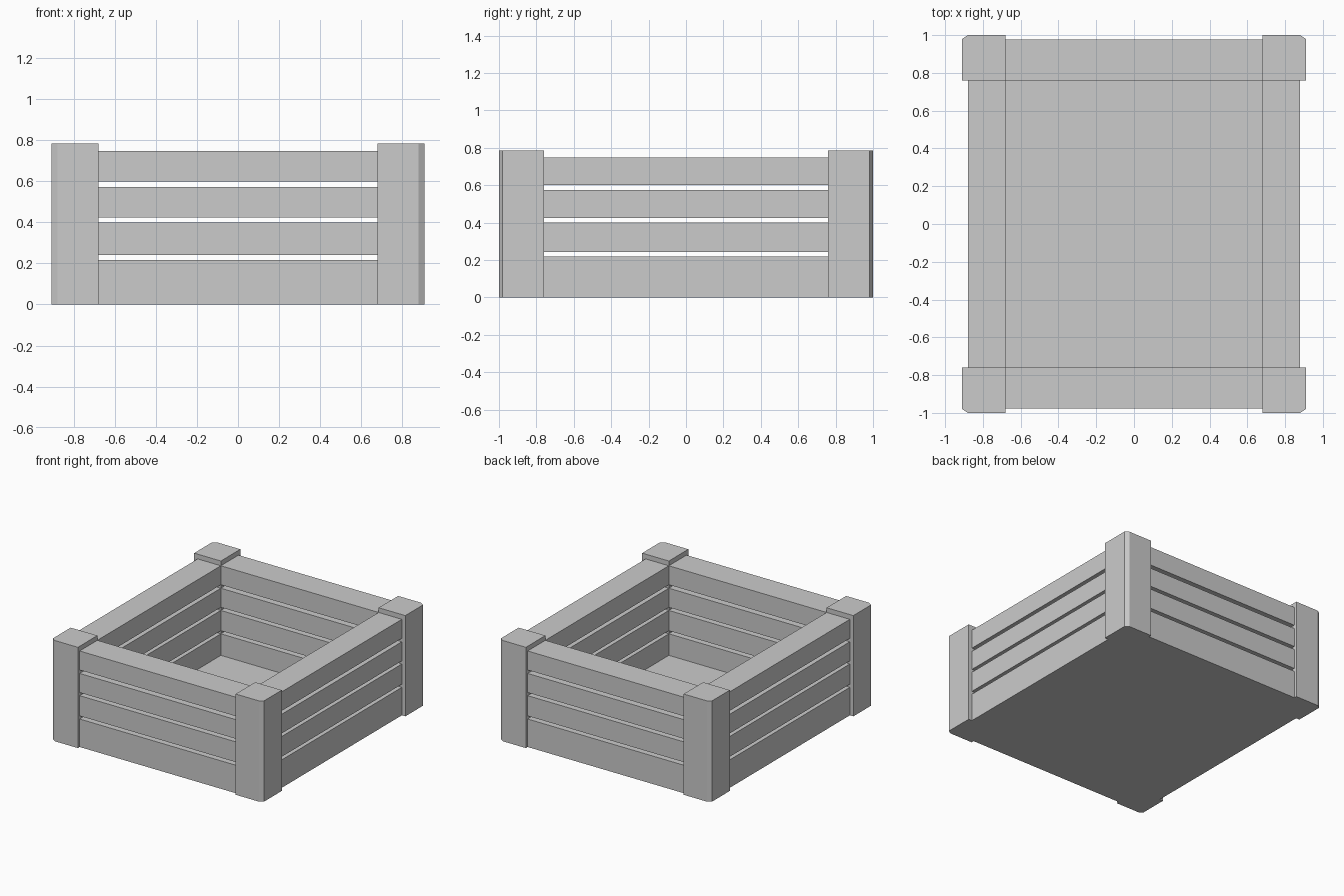
import bpy, bmesh

if "Cube" in bpy.data.objects:
    bpy.data.objects.remove(bpy.data.objects["Cube"])

PX, PY = 0.91, 1.0      # outer faces of the posts
IX, IY = 0.68, 0.76     # inner faces of posts and walls
WX, WY = 0.88, 0.978    # outer faces of the slats
H = 0.785


def prism(name, outline, z0, z1):
    """Extrude a flat outline from z0 to z1."""
    bm = bmesh.new()
    face = bm.faces.new([bm.verts.new((x, y, z0)) for x, y in outline])
    ext = bmesh.ops.extrude_face_region(bm, geom=[face])
    for v in ext["geom"]:
        if isinstance(v, bmesh.types.BMVert):
            v.co.z = z1
    bmesh.ops.recalc_face_normals(bm, faces=bm.faces)
    mesh = bpy.data.meshes.new(name)
    bm.to_mesh(mesh)
    bm.free()
    obj = bpy.data.objects.new(name, mesh)
    bpy.context.collection.objects.link(obj)
    return obj


def box(name, x0, x1, y0, y1, z0, z1):
    return prism(name, [(x0, y0), (x1, y0), (x1, y1), (x0, y1)], z0, z1)


# Corner posts with a chamfered outer edge
post = [(IX, IY), (PX, IY), (PX, PY - 0.02), (PX - 0.03, PY), (IX, PY)]
for sx, side in ((-1, "left"), (1, "right")):
    for sy, end in ((-1, "front"), (1, "back")):
        prism(f"{end}_{side}_post", [(sx * x, sy * y) for x, y in post], 0, H)

# Four slats on each wall, the lowest one taller
slats = [(0, 0.218), (0.242, 0.40), (0.424, 0.573), (0.60, 0.748)]
for i, (z0, z1) in enumerate(slats, 1):
    box(f"front_slat_{i}", -IX, IX, -WY, -IY, z0, z1)
    box(f"back_slat_{i}", -IX, IX, IY, WY, z0, z1)
    box(f"left_slat_{i}", -WX, -IX, -IY, IY, z0, z1)
    box(f"right_slat_{i}", IX, WX, -IY, IY, z0, z1)

# Floor panel
box("floor", -IX, IX, -IY, IY, 0, 0.05)
